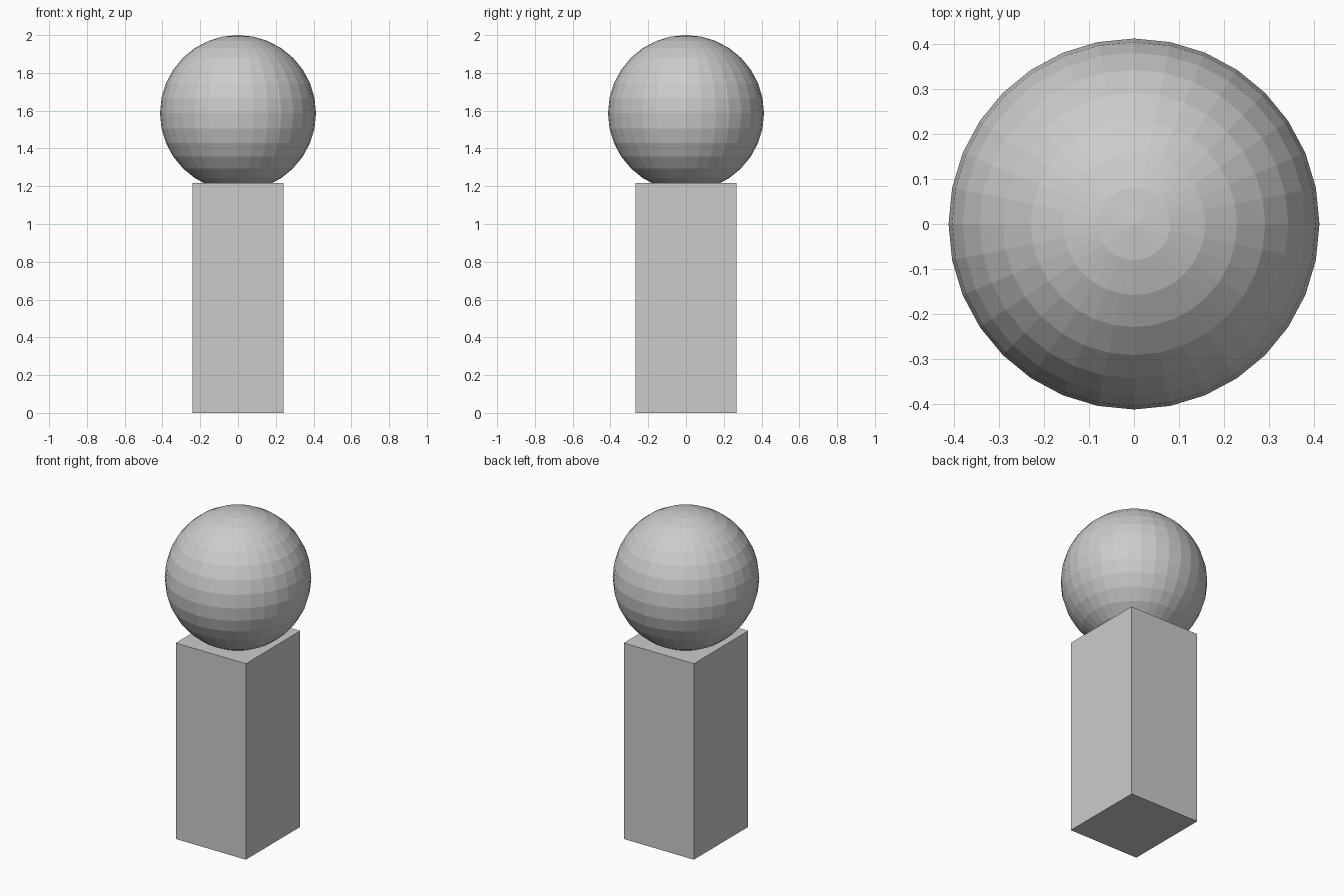
import bpy

if "Cube" in bpy.data.objects:
    bpy.data.objects.remove(bpy.data.objects["Cube"])

RADIUS = 0.413
POST_SIZE = (0.482, 0.534, 1.218)

# Rectangular post standing on the ground
bpy.ops.mesh.primitive_cube_add(size=1, location=(0, 0, POST_SIZE[2] / 2))
post = bpy.context.object
post.name = "post"
post.scale = POST_SIZE
bpy.ops.object.transform_apply(location=False, rotation=False, scale=True)

# Faceted ball, slightly sunk into the top of the post
bpy.ops.mesh.primitive_uv_sphere_add(segments=32, ring_count=16, radius=RADIUS,
                                     location=(0, 0, 2 - RADIUS))
ball = bpy.context.object
ball.name = "ball"
bpy.ops.object.shade_flat()
